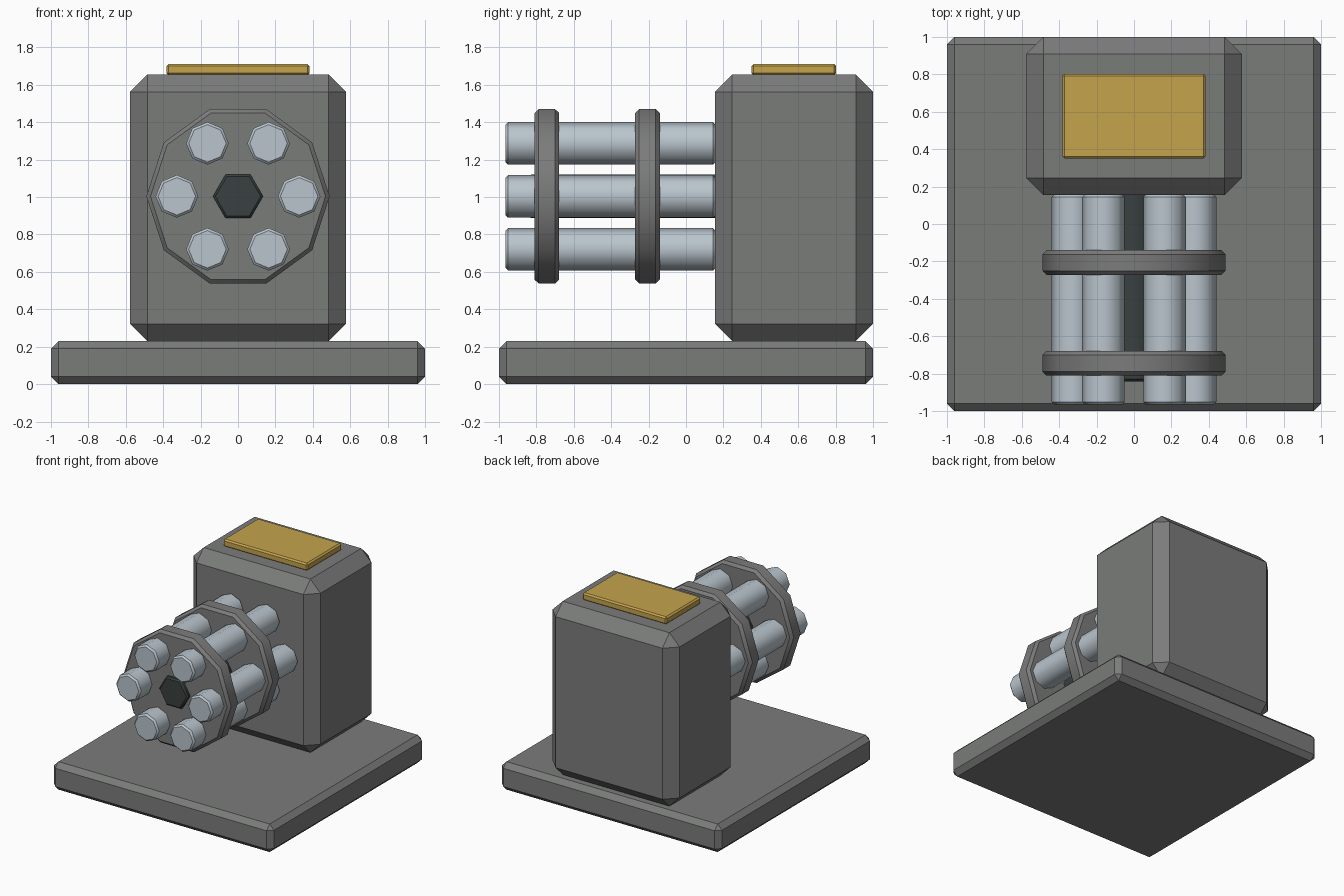
import bpy, bmesh, math

if "Cube" in bpy.data.objects:
    bpy.data.objects.remove(bpy.data.objects["Cube"])


def material(name, rgb):
    m = bpy.data.materials.new(name)
    m.diffuse_color = (*rgb, 1)
    m.use_nodes = True
    m.node_tree.nodes["Principled BSDF"].inputs["Base Color"].default_value = m.diffuse_color
    return m


GREY = material("dark grey metal", (0.195, 0.2, 0.195))
STEEL = material("pale steel", (0.49, 0.56, 0.61))
GOLD = material("gold", (0.56, 0.37, 0.075))
BLACK = material("green black", (0.04, 0.052, 0.05))


def finish(name, bm, mat):
    bmesh.ops.recalc_face_normals(bm, faces=bm.faces)
    me = bpy.data.meshes.new(name)
    bm.to_mesh(me)
    bm.free()
    me.materials.append(mat)
    ob = bpy.data.objects.new(name, me)
    bpy.context.collection.objects.link(ob)
    return ob


def box(name, lo, hi, bevel, mat):
    """Chamfered box between two corners."""
    bm = bmesh.new()
    bmesh.ops.create_cube(bm, size=1)
    for v in bm.verts:
        v.co = [(a + b) / 2 + c * (b - a) for a, b, c in zip(lo, hi, v.co)]
    bmesh.ops.bevel(bm, geom=bm.edges[:], offset=bevel, segments=1,
                    affect='EDGES', profile=0.5)
    return finish(name, bm, mat)


def rod(name, x, z, r, y0, y1, sides, bevel, mat):
    """Prism along y with chamfered ends, smooth round the side only."""
    bm = bmesh.new()
    loops = []
    for y, rad in ((y0, r - bevel), (y0 + bevel, r), (y1 - bevel, r), (y1, r - bevel)):
        loops.append([bm.verts.new((x + rad * math.cos(2 * math.pi * i / sides), y,
                                    z + rad * math.sin(2 * math.pi * i / sides)))
                      for i in range(sides)])
    for a, b in zip(loops, loops[1:]):
        for i in range(sides):
            j = (i + 1) % sides
            bm.faces.new((a[i], a[j], b[j], b[i])).smooth = True
    bm.faces.new(loops[0])
    bm.faces.new(loops[-1])
    for loop in loops:
        for i in range(sides):
            bm.edges.get((loop[i], loop[(i + 1) % sides])).smooth = False
    return finish(name, bm, mat)


# base, housing and top plate
box("base", (-1, -1, 0), (1, 1, 0.23), 0.04, GREY)
box("housing", (-0.577, 0.155, 0.23), (0.577, 1.0, 1.655), 0.092, GREY)
box("top_plate", (-0.383, 0.35, 1.65), (0.383, 0.803, 1.712), 0.012, GOLD)

# barrel cluster
CZ = 1.004
rod("spindle", 0, CZ, 0.134, -0.842, 0.2, 6, 0.013, BLACK)
for i in range(6):
    a = i * math.pi / 3
    rod(f"barrel_{i + 1}", 0.327 * math.cos(a), CZ + 0.327 * math.sin(a),
        0.114, -0.965, 0.158, 8, 0.014, STEEL)
for i, y in enumerate((-0.81, -0.272)):
    rod(f"clamp_ring_{i + 1}", 0, CZ, 0.49, y, y + 0.132, 10, 0.022, GREY)
